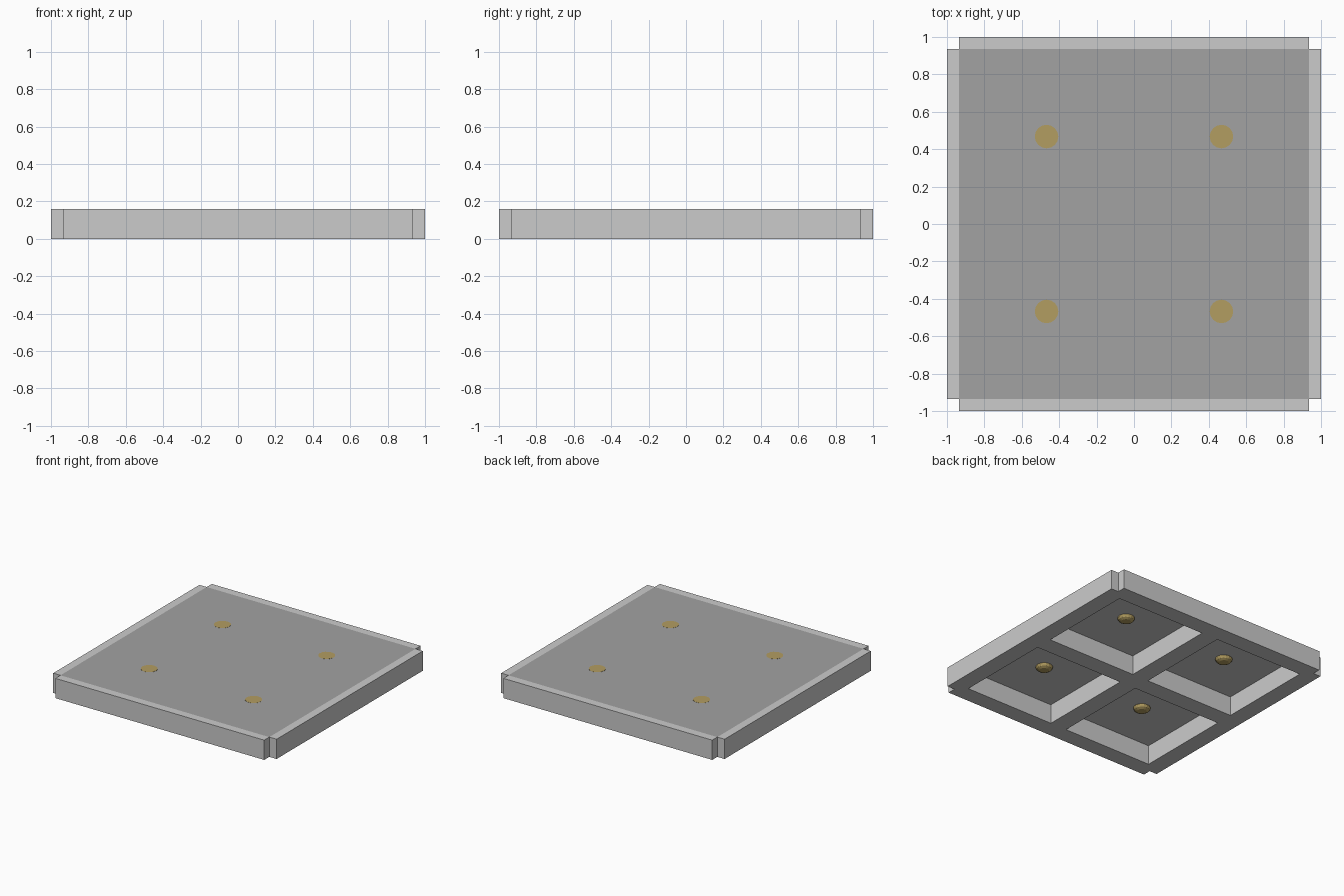
import bpy, bmesh, math

if "Cube" in bpy.data.objects:
    bpy.data.objects.remove(bpy.data.objects["Cube"])

IN, H = 0.935, 0.16          # inner square half-size, total height
C, R = 0.4675, 0.395         # coffer centre offset, coffer half-size


def material(name, rgb):
    m = bpy.data.materials.new(name)
    m.diffuse_color = (*rgb, 1)
    m.use_nodes = True
    m.node_tree.nodes["Principled BSDF"].inputs["Base Color"].default_value = m.diffuse_color
    return m


def add_object(name, bm, mat=None):
    bmesh.ops.recalc_face_normals(bm, faces=bm.faces)
    me = bpy.data.meshes.new(name)
    bm.to_mesh(me)
    bm.free()
    ob = bpy.data.objects.new(name, me)
    bpy.context.collection.objects.link(ob)
    if mat:
        me.materials.append(mat)
    return ob


def box(name, x0, x1, y0, y1, z0, z1, mat=None):
    bm = bmesh.new()
    bmesh.ops.create_cube(bm, size=1)
    for v in bm.verts:
        v.co = ((x0 + x1) / 2 + v.co.x * (x1 - x0),
                (y0 + y1) / 2 + v.co.y * (y1 - y0),
                (z0 + z1) / 2 + v.co.z * (z1 - z0))
    return add_object(name, bm, mat)


dark = material("dark_grey", (0.36, 0.36, 0.36))
gold = material("lamp_gold", (0.45, 0.34, 0.12))

# coffered underside: a grid with four cells pushed up into recesses
bm = bmesh.new()
cuts = [-IN, -C - R, -C + R, C - R, C + R, IN]
grid = [[bm.verts.new((x, y, 0)) for y in cuts] for x in cuts]
recesses = []
for i in range(5):
    for j in range(5):
        f = bm.faces.new((grid[i][j], grid[i][j + 1], grid[i + 1][j + 1], grid[i + 1][j]))
        if i in (1, 3) and j in (1, 3):
            recesses.append(f)
ext = bmesh.ops.extrude_face_region(bm, geom=recesses)["geom"]
for v in ext:
    if isinstance(v, bmesh.types.BMVert):
        v.co.z = H - 0.004
old = [f for f in recesses if f.is_valid and f.calc_center_median().z < 0.01]
bmesh.ops.delete(bm, geom=old, context='FACES_ONLY')
# merge the bottom lattice into clean flat faces
bmesh.ops.dissolve_limit(bm, angle_limit=0.01, verts=bm.verts, edges=bm.edges)
add_object("coffered_underside", bm)

# top plate
box("top_plate", -IN, IN, -IN, IN, H - 0.003, H, dark)

# edge strips, leaving notched corners
for s, a, b in ((-1, "left", "front"), (1, "right", "back")):
    lo, hi = sorted((s * IN, s))
    box(a + "_edge_strip", lo, hi, -IN, IN, 0, H)
    box(b + "_edge_strip", -IN, IN, lo, hi, 0, H)

# lamps: shallow domes in each recess, their flat caps showing on top
profile = [(0.063, H + 0.001), (0.063, 0.15), (0.055, 0.136), (0.036, 0.126)]
N = 16
for sx in (-1, 1):
    for sy in (-1, 1):
        bm = bmesh.new()
        rings = [[bm.verts.new((sx * C + r * math.cos(2 * math.pi * k / N),
                                sy * C + r * math.sin(2 * math.pi * k / N), z))
                  for k in range(N)] for r, z in profile]
        for p, q in zip(rings, rings[1:]):
            for k in range(N):
                bm.faces.new((p[k], p[(k + 1) % N], q[(k + 1) % N], q[k]))
        bm.faces.new(rings[0])
        bm.faces.new(rings[-1])
        side = ("left" if sx < 0 else "right") + ("_front" if sy < 0 else "_back")
        add_object("lamp_" + side, bm, gold)
